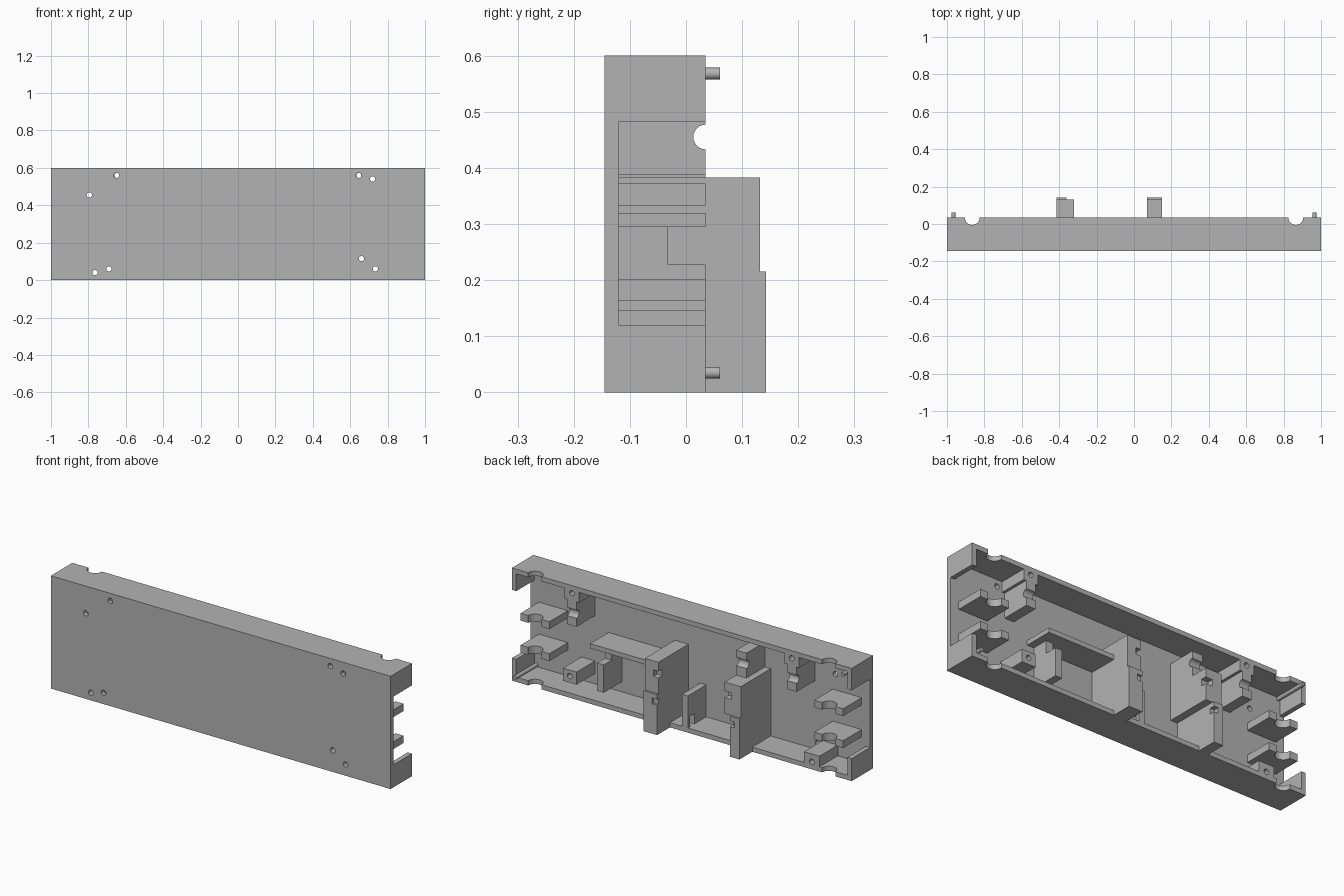
import bpy, bmesh, math
from mathutils import Matrix

cube = bpy.data.objects.get("Cube")
if cube:
    bpy.data.objects.remove(cube, do_unlink=True)

grey = bpy.data.materials.new("plain grey")
grey.use_nodes = True
grey.diffuse_color = (0.45, 0.45, 0.45, 1)
grey.node_tree.nodes["Principled BSDF"].inputs["Base Color"].default_value = grey.diffuse_color

PLATE, BACK, FRONT = -0.12, 0.035, -0.145   # plate inside, rim and outside, along y
WALL, TOP = 0.025, 0.6


def finish(name, bm):
    bmesh.ops.recalc_face_normals(bm, faces=bm.faces)
    mesh = bpy.data.meshes.new(name)
    bm.to_mesh(mesh)
    bm.free()
    mesh.materials.append(grey)
    ob = bpy.data.objects.new(name, mesh)
    bpy.context.collection.objects.link(ob)
    return ob


def add_box(bm, x, y, z):
    """Box from three (low, high) ranges."""
    size = [b - a for a, b in (x, y, z)]
    mid = [(a + b) / 2 for a, b in (x, y, z)]
    bmesh.ops.create_cube(bm, size=1, matrix=Matrix.Translation(mid) @ Matrix.Diagonal((*size, 1)))


def add_rod(bm, axis, centre, radius, length):
    turn = {"X": Matrix.Rotation(math.pi / 2, 4, "Y"),
            "Y": Matrix.Rotation(math.pi / 2, 4, "X"), "Z": Matrix()}[axis]
    bmesh.ops.create_cone(bm, cap_ends=True, segments=24, radius1=radius, radius2=radius,
                          depth=length, matrix=Matrix.Translation(centre) @ turn)


def box(name, x, y, z):
    bm = bmesh.new()
    add_box(bm, x, y, z)
    return finish(name, bm)


def cut(ob, boxes=(), rods=()):
    """Subtract boxes and rods, then throw the cutter away."""
    bm = bmesh.new()
    for b in boxes:
        add_box(bm, *b)
    for r in rods:
        add_rod(bm, *r)
    cutter = finish("cutter", bm)
    cutter.hide_render = True
    mod = ob.modifiers.new("cut", "BOOLEAN")
    mod.operation, mod.solver, mod.object = "DIFFERENCE", "EXACT", cutter
    bpy.context.view_layer.update()
    result = bpy.data.meshes.new_from_object(ob.evaluated_get(bpy.context.evaluated_depsgraph_get()))
    ob.modifiers.clear()
    ob.data = result
    bpy.data.objects.remove(cutter, do_unlink=True)


def screw(x, z):
    return ("Y", (x, 0, z), 0.014, 0.6)


cable = ("X", (0, BACK, 0.455), 0.022, 3)   # groove along the back of the hanging posts
full = (PLATE - 0.005, BACK)                # depth from the plate to the rim

# Shell: open tray with end openings, rim notches and screw holes
shell = box("shell", (-1, 1), (FRONT, BACK), (0, TOP))
cut(shell, [((-1 + WALL, 1 - WALL), (PLATE, 1), (WALL, TOP - WALL))])
cut(shell, [((-2, 2), (PLATE, 1), (0.12, 0.483))])
holes = [(-0.65, 0.56), (-0.795, 0.455), (0.645, 0.56), (0.72, 0.54),
         (-0.765, 0.04), (-0.69, 0.06), (0.66, 0.115), (0.735, 0.06)]
cut(shell, rods=[screw(*h) for h in holes])
cut(shell, rods=[("Z", (s * 0.865, BACK, 0.3), 0.04, 2) for s in (-1, 1)])

for side, s in (("left", 1), ("right", -1)):
    def span(a, b):
        return tuple(sorted((s * a, s * b)))

    # End shelves with a round notch
    for level, low in (("lower", 0.163), ("upper", 0.333)):
        shelf = box(f"{side}_{level}_shelf", span(0.78, 0.95), full, (low, low + 0.039))
        cut(shelf, rods=[("Z", (s * 0.865, BACK, 0.3), 0.04, 2)])

    # Hanging post: screw block above, grooved tongue below
    block = box(f"{side}_hanging_block", span(0.605, 0.69), full, (0.52, TOP - WALL))
    cut(block, rods=[screw(s * 0.647, 0.56)])
    tongue = box(f"{side}_hanging_tongue", span(0.62, 0.675), full, (0.388, 0.52))
    cut(tongue, rods=[cable])

    # Locating peg, at diagonal corners
    bm = bmesh.new()
    z = 0.035 if s > 0 else 0.568
    add_rod(bm, "Y", (s * 0.965, (PLATE + 0.061) / 2, z), 0.0105, 0.061 - PLATE)
    peg = finish(f"{side}_peg", bm)
    peg.data.polygons.foreach_set("use_smooth", [len(p.vertices) == 4 for p in peg.data.polygons])

# Screw bosses
boss = box("left_boss", (0.62, 0.70), full, (0.08, 0.147))
cut(boss, rods=[screw(0.66, 0.115)])
boss = box("right_boss", (-0.81, -0.72), full, (WALL - 0.005, 0.082))
cut(boss, rods=[screw(-0.765, 0.04)])

# Left pillar, with a thicker foot and cable slots
pillar = box("left_pillar", (0.07, 0.15), (PLATE - 0.005, 0.132), (0, 0.383))
cut(pillar, [((0.05, 0.10), (0.1, 0.2), (0.3, 0.335))])
foot = box("left_pillar_foot", (0.07, 0.15), (0.03, 0.143), (0, 0.215))
cut(foot, [((0.05, 0.10), (0.115, 0.2), (0.16, 0.19))])

# Right pillar: wide head on a narrow leg
head = box("right_pillar_head", (-0.415, -0.32), (PLATE - 0.005, 0.132), (0.215, 0.383))
cut(head, [((-0.36, -0.3), (0.1, 0.2), (0.3, 0.335))])
leg = box("right_pillar_leg", (-0.415, -0.36), (PLATE - 0.005, 0.143), (0, 0.215))
cut(leg, [((-0.385, -0.3), (0.115, 0.2), (0.16, 0.19))])

# Grooved post standing on the right pillar
post = box("right_upper_post", (-0.38, -0.32), full, (0.383, 0.515))
cut(post, rods=[cable])

# Long shelf with its web and the slotted post below
box("long_shelf", (0.15, 0.54), full, (0.295, 0.32))
box("shelf_web", (0.46, 0.5), (PLATE - 0.005, -0.032), (0.08, 0.295))
box("shelf_post", (0.46, 0.5), (-0.04, BACK), (0.08, 0.228))

# Middle post with a small gate at the floor
post = box("middle_post", (-0.035, 0.0), full, (WALL - 0.005, 0.195))
cut(post, [((-0.1, 0.1), (-0.02, 0.015), (0, 0.08))])
